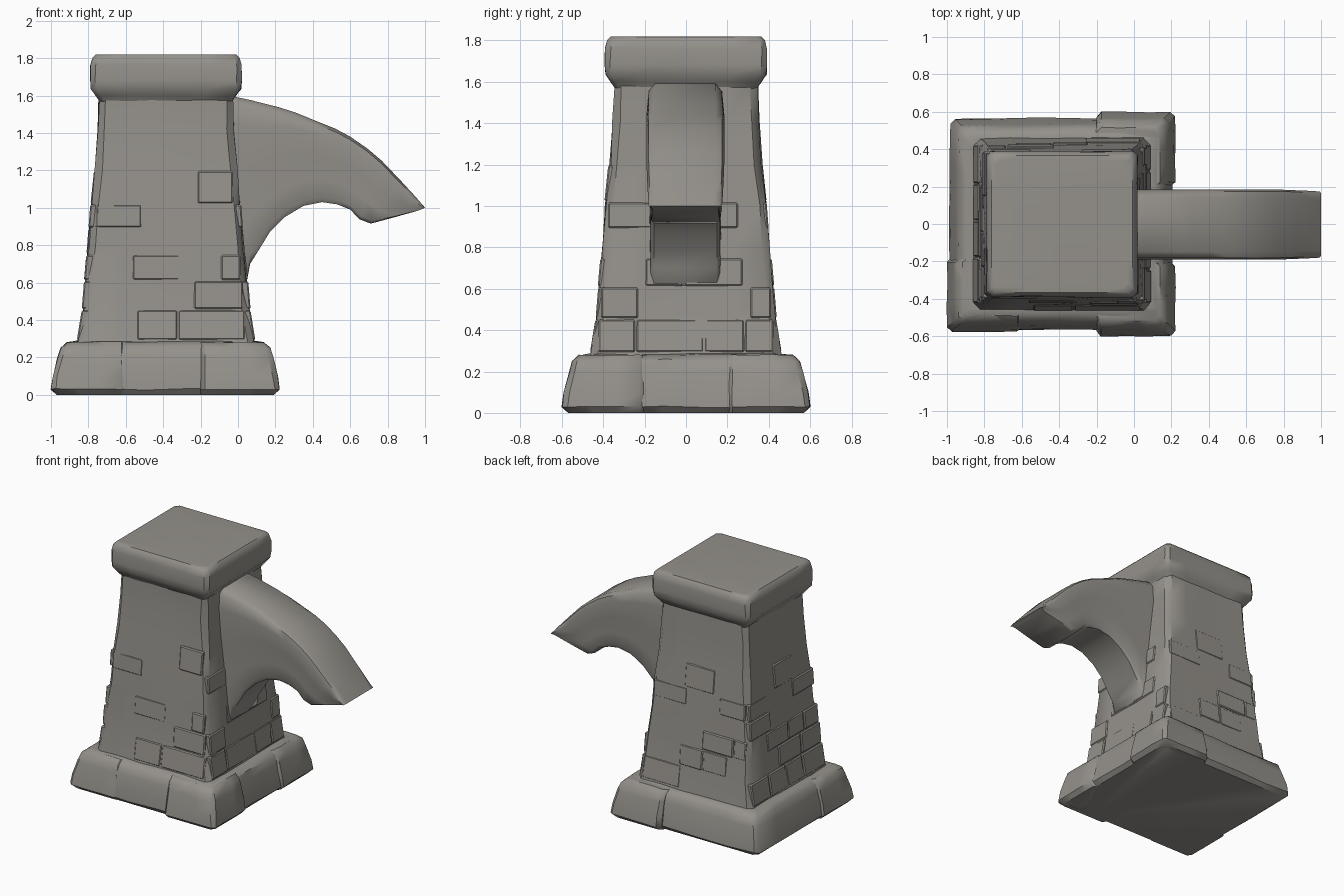
import bpy, bmesh, math, random
from mathutils import Vector, Matrix

if "Cube" in bpy.data.objects:
    bpy.data.objects.remove(bpy.data.objects["Cube"])

random.seed(4)
CX = -0.385  # tower axis

stone = bpy.data.materials.new("weathered grey stone")
stone.diffuse_color = (0.30, 0.285, 0.26, 1)
stone.use_nodes = True
stone.node_tree.nodes["Principled BSDF"].inputs["Base Color"].default_value = stone.diffuse_color


def finish(name, bm, angle=40):
    bmesh.ops.recalc_face_normals(bm, faces=bm.faces)
    me = bpy.data.meshes.new(name)
    bm.to_mesh(me)
    bm.free()
    ob = bpy.data.objects.new(name, me)
    bpy.context.collection.objects.link(ob)
    me.materials.append(stone)
    bpy.ops.object.select_all(action='DESELECT')
    ob.select_set(True)
    bpy.context.view_layer.objects.active = ob
    bpy.ops.object.shade_smooth_by_angle(angle=math.radians(angle))
    return ob


def skin(name, rings, angle=40):
    """Bridge closed rings of points and cap both ends."""
    bm = bmesh.new()
    vs = [[bm.verts.new(p) for p in r] for r in rings]
    n = len(vs[0])
    for a, b in zip(vs, vs[1:]):
        for i in range(n):
            j = (i + 1) % n
            bm.faces.new((a[i], a[j], b[j], b[i]))
    bm.faces.new(vs[0])
    bm.faces.new(vs[-1])
    return finish(name, bm, angle)


def rect_ring(z, x0, x1, y0, y1, c=0.02, wob=0.0, n=5):
    """Chamfered rectangle with subdivided, slightly uneven sides."""
    corners = [(x0 + c, y0), (x1 - c, y0), (x1, y0 + c), (x1, y1 - c),
               (x1 - c, y1), (x0 + c, y1), (x0, y1 - c), (x0, y0 + c)]
    pts = []
    for i, p in enumerate(corners):
        q = corners[(i + 1) % 8]
        m = n if i % 2 == 0 else 1
        for k in range(m):
            t = k / m
            w = [random.uniform(-wob, wob) for _ in range(3)]
            pts.append(Vector((p[0] + (q[0] - p[0]) * t + w[0],
                               p[1] + (q[1] - p[1]) * t + w[1],
                               max(0, z + w[2]))))
    return pts


# Base plinth
plinth = [(0.0, 0.03), (0.03, 0.0), (0.09, 0.008), (0.2, 0.032),
          (0.255, 0.05), (0.28, 0.085), (0.285, 0.12)]
skin("base_plinth", [rect_ring(z, -0.985 + i, 0.205 - i, -0.57 + i, 0.565 - i,
                               0.03, 0.005 if z else 0) for z, i in plinth])


# Large corner stones standing proud of the plinth
def corner_stone(name, x0, x1, y0, y1, sx, sy):
    rings = []
    for z, i in [(0, 0.03), (0.03, 0), (0.1, 0.01), (0.2, 0.035), (0.25, 0.05), (0.28, 0.085)]:
        a, b = (x0, x1 - i) if sx > 0 else (x0 + i, x1)
        c, d = (y0, y1 - i) if sy > 0 else (y0 + i, y1)
        rings.append(rect_ring(z, a, b, c, d, 0.025, 0.003 if z else 0, 3))
    skin(name, rings)


corner_stone("corner_stone_front_right", -0.2, 0.222, -0.6, -0.2, 1, -1)
corner_stone("corner_stone_back_right", -0.2, 0.222, 0.2, 0.6, 1, 1)
corner_stone("corner_stone_front_left", -1.0, -0.6, -0.575, -0.18, -1, -1)

# Tapered shaft
taper = [(0.26, 0.463), (0.45, 0.432), (0.62, 0.418), (0.8, 0.402), (1.0, 0.388),
         (1.2, 0.367), (1.42, 0.352), (1.6, 0.345), (1.66, 0.345)]


def half(z):
    for (a, p), (b, q) in zip(taper, taper[1:]):
        if z <= b:
            return p + (q - p) * (z - a) / (b - a)
    return taper[-1][1]


def square(z, h, c, w):
    return rect_ring(z, CX - h - 0.012, CX + h + 0.012, -h, h, c, w)


skin("tower_shaft", [square(z, h, 0.035, 0.005) for z, h in taper])

# Cap stone
cap = [(1.565, 0.34), (1.60, 0.362), (1.635, 0.388), (1.68, 0.392), (1.76, 0.39),
       (1.80, 0.382), (1.818, 0.365), (1.82, 0.34)]
skin("tower_cap", [square(z, h, 0.025, 0.003 if z < 1.8 else 0.0) for z, h in cap])


# Individual stones standing slightly proud on every side
def brick(bm, side, u0, u1, z0, z1, out):
    ext = 0.012 if side % 2 else 0.0
    h0, h1 = half(z0) + ext, half(z1) + ext
    rot = Matrix.Translation((CX, 0, 0)) @ Matrix.Rotation(side * math.pi / 2, 4, 'Z')
    tmp = [bm.verts.new(rot @ Vector(p)) for p in (
        (u0, -h0 - out, z0), (u1, -h0 - out, z0), (u1, -h1 - out, z1), (u0, -h1 - out, z1),
        (u0, -h0 + 0.05, z0), (u1, -h0 + 0.05, z0), (u1, -h1 + 0.05, z1), (u0, -h1 + 0.05, z1))]
    fs = [bm.faces.new([tmp[i] for i in f]) for f in (
        (0, 1, 2, 3), (5, 4, 7, 6), (4, 0, 3, 7), (1, 5, 6, 2), (3, 2, 6, 7), (4, 5, 1, 0))]
    edges = list({e for f in fs for e in f.edges})
    bmesh.ops.bevel(bm, geom=edges, offset=0.007, segments=1, affect='EDGES')


bm = bmesh.new()
courses = [0.29, 0.455, 0.61, 0.75, 0.89, 1.02, 1.2]
for k, (z0, z1) in enumerate(zip(courses, courses[1:])):
    for side in range(4):
        h = half(z1) - 0.006
        u = -h
        while u < h - 0.1:
            v = min(h, u + random.uniform(0.18, 0.34))
            if h - v < 0.1:
                v = h
            if random.random() < 0.75 - 0.1 * k:
                brick(bm, side, u + 0.003, v - 0.003, z0 + 0.004, z1 - 0.004,
                      random.uniform(0.003, 0.009))
            u = v
finish("shaft_stones", bm, 30)

# Broken arch: pairs of outer and inner curve points (x, z)
arch = [((-0.08, 1.60), (-0.05, 0.52)), ((0.0, 1.59), (0.05, 0.62)),
        ((0.07, 1.575), (0.065, 0.70)), ((0.14, 1.557), (0.115, 0.78)),
        ((0.22, 1.537), (0.17, 0.87)), ((0.31, 1.508), (0.25, 0.95)),
        ((0.42, 1.463), (0.35, 1.01)), ((0.52, 1.423), (0.45, 1.03)),
        ((0.60, 1.38), (0.53, 1.018)), ((0.69, 1.318), (0.60, 0.99)),
        ((0.77, 1.25), (0.65, 0.938)), ((0.87, 1.145), (0.71, 0.915)),
        ((0.95, 1.058), (0.84, 0.95)), ((1.0, 1.0), (0.965, 0.985))]
section = [(0, 0.145), (0.04, 0.178), (0.15, 0.188), (0.4, 0.178), (0.7, 0.172),
           (0.94, 0.168), (1, 0.152)]
rings = []
for k, (o, i) in enumerate(arch):
    s = 1 if k < 11 else 1 - 0.02 * (k - 10)
    loop = [(t, -w) for t, w in section] + [(t, w) for t, w in reversed(section)]
    rings.append([Vector((o[0] + (i[0] - o[0]) * t, y * s - 0.003,
                          o[1] + (i[1] - o[1]) * t)) for t, y in loop])
skin("broken_arch", rings, 50)
